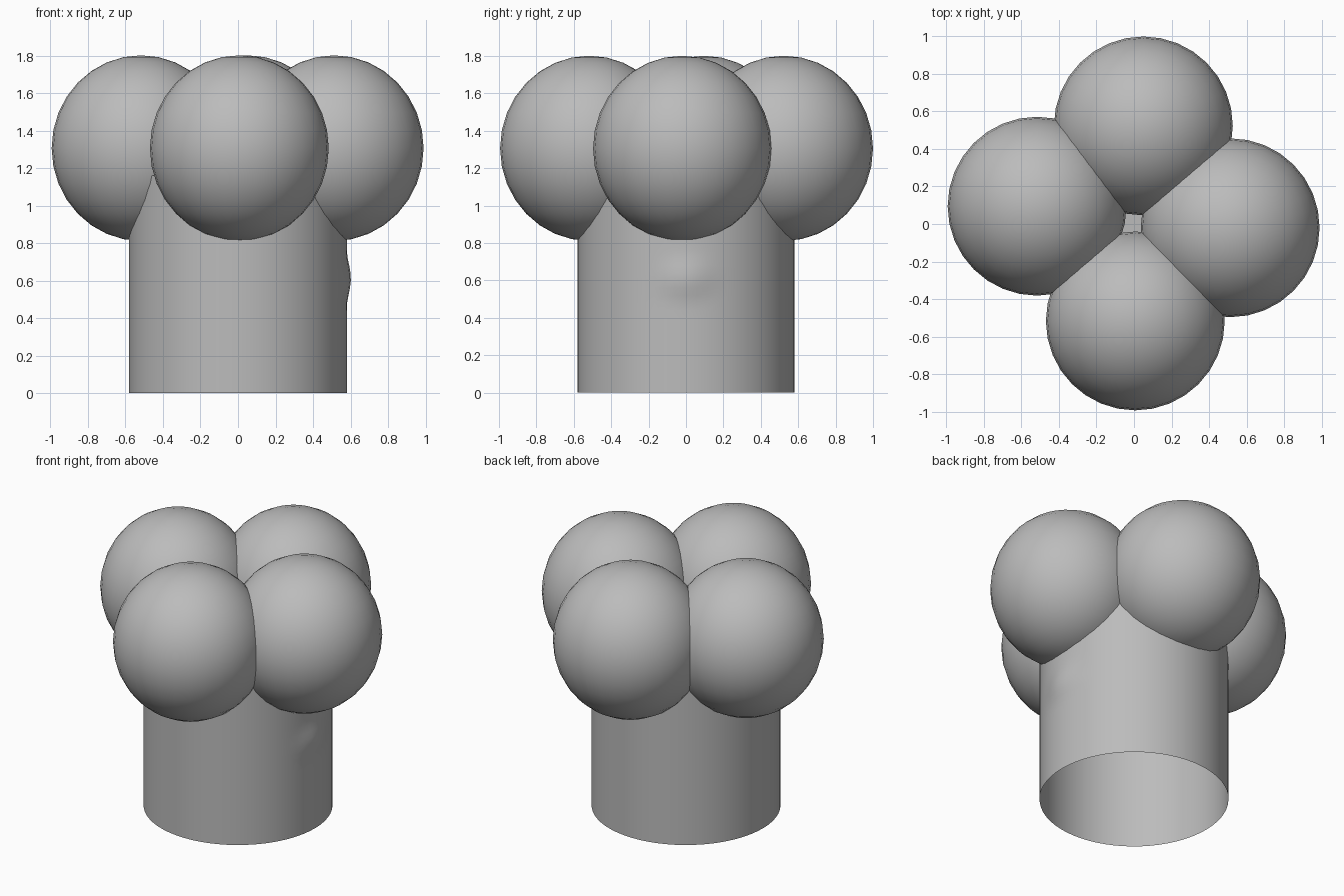
import bpy, bmesh, math

if "Cube" in bpy.data.objects:
    bpy.data.objects.remove(bpy.data.objects["Cube"])

# One plain grey for everything
grey = bpy.data.materials.new("plain_grey")
grey.diffuse_color = (0.5, 0.5, 0.5, 1)
grey.use_nodes = True
grey.node_tree.nodes["Principled BSDF"].inputs["Base Color"].default_value = grey.diffuse_color


def finish(name, bm, angle=40):
    me = bpy.data.meshes.new(name)
    bm.normal_update()
    bm.to_mesh(me)
    bm.free()
    ob = bpy.data.objects.new(name, me)
    bpy.context.collection.objects.link(ob)
    me.materials.append(grey)
    bpy.ops.object.select_all(action='DESELECT')
    ob.select_set(True)
    bpy.context.view_layer.objects.active = ob
    bpy.ops.object.shade_smooth_by_angle(angle=math.radians(angle))
    return ob


# Trunk: tube open at the bottom, closed at the top, with a slight bump on +x
R, H, SIDES, ROWS = 0.58, 1.16, 64, 29
bm = bmesh.new()
rings = []
for j in range(ROWS + 1):
    z = H * j / ROWS
    ring = []
    for i in range(SIDES):
        a = 2 * math.pi * i / SIDES
        y = R * math.sin(a)
        r = R
        if math.cos(a) > 0:
            d = math.hypot(y / 0.2, (z - 0.61) / 0.16)
            if d < 1:
                r += 0.022 * (0.5 + 0.5 * math.cos(math.pi * d))
        ring.append(bm.verts.new((r * math.cos(a), r * math.sin(a), z)))
    rings.append(ring)
for lo, hi in zip(rings, rings[1:]):
    for i in range(SIDES):
        k = (i + 1) % SIDES
        bm.faces.new((lo[i], lo[k], hi[k], hi[i]))
bm.faces.new(rings[-1])
finish("trunk", bm)

# Crown: four slightly tall balls around the top of the trunk
balls = {
    "front_ball": (0.007, -0.517),
    "back_ball": (0.05, 0.523),
    "left_ball": (-0.517, 0.095),
    "right_ball": (0.513, -0.02),
}
for name, (x, y) in balls.items():
    bm = bmesh.new()
    bmesh.ops.create_uvsphere(bm, u_segments=32, v_segments=16, radius=1)
    for v in bm.verts:
        v.co = (x + 0.477 * v.co.x, y + 0.477 * v.co.y, 1.306 + 0.495 * v.co.z)
    finish(name, bm)
